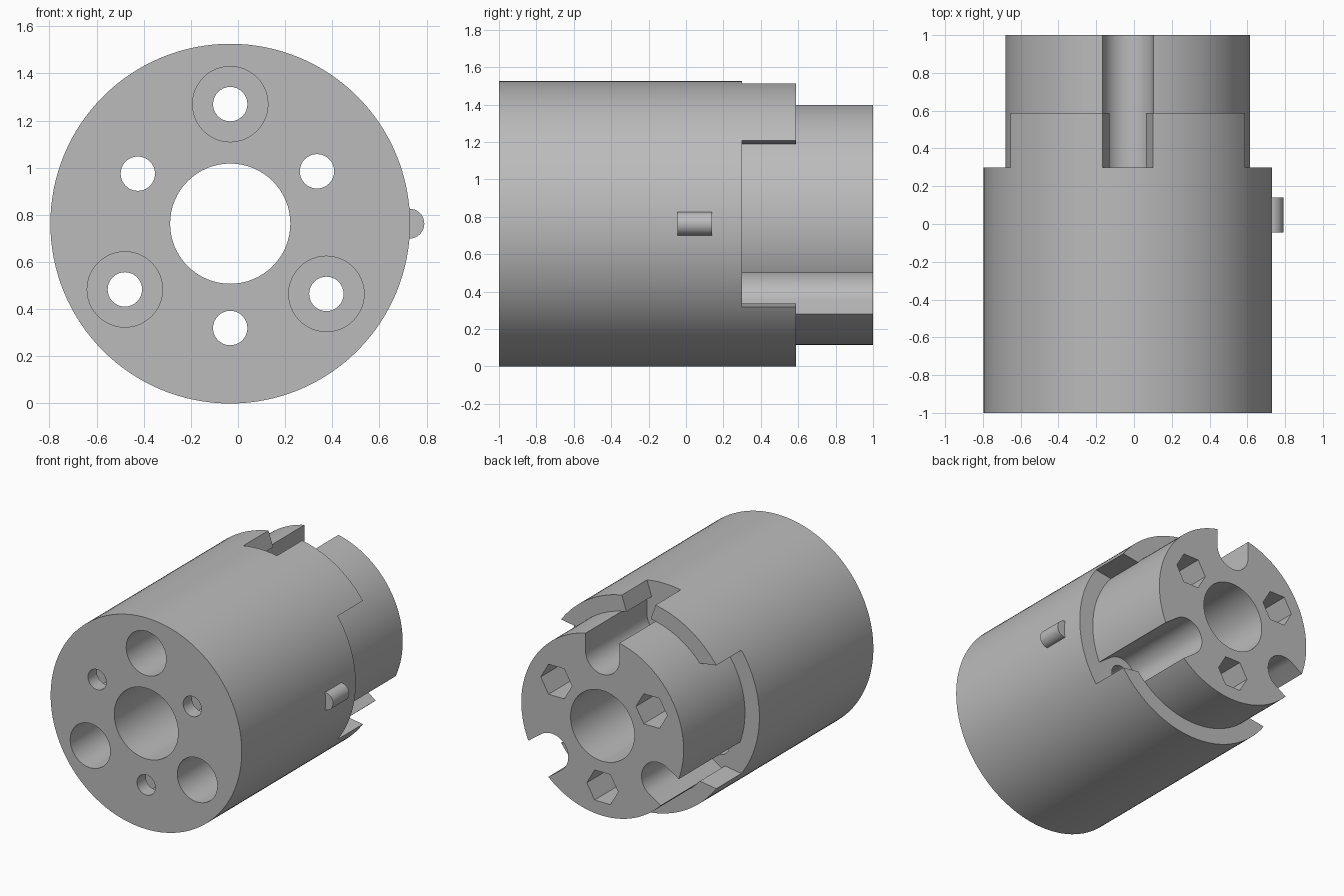
import bpy, bmesh
from math import sin, cos, pi, atan2, radians

cube = bpy.data.objects.get("Cube")
if cube:
    bpy.data.objects.remove(cube)

CX, CZ = -0.033, 0.763          # axis of the drum
R_OUT, R_CORE, R_AXLE = 0.763, 0.648, 0.255
Y_FRONT, Y_STEP, Y_RING, Y_BACK = -1.0, 0.3, 0.587, 1.0

steel = bpy.data.materials.new("steel grey")
steel.use_nodes = True
steel.diffuse_color = (0.5, 0.5, 0.5, 1)
steel.node_tree.nodes["Principled BSDF"].inputs["Base Color"].default_value = (0.5, 0.5, 0.5, 1)


def arc(x, z, r, n, start=0.0, sweep=2 * pi):
    """Points on an arc; a full circle leaves out the repeated last point."""
    steps = n if sweep > 6.28 else n - 1
    return [(x + r * cos(start + sweep * i / steps), z + r * sin(start + sweep * i / steps)) for i in range(n)]


def prism(name, pts, y0, y1):
    """Extrude an xz outline from y0 to y1."""
    bm = bmesh.new()
    face = bm.faces.new([bm.verts.new((x, y0, z)) for x, z in pts])
    new = bmesh.ops.extrude_face_region(bm, geom=[face])["geom"]
    for v in new:
        if isinstance(v, bmesh.types.BMVert):
            v.co.y = y1
    bmesh.ops.recalc_face_normals(bm, faces=bm.faces)
    mesh = bpy.data.meshes.new(name)
    bm.to_mesh(mesh)
    bm.free()
    mesh.materials.append(steel)
    obj = bpy.data.objects.new(name, mesh)
    bpy.context.collection.objects.link(obj)
    return obj


def activate(obj):
    bpy.ops.object.select_all(action="DESELECT")
    obj.select_set(True)
    bpy.context.view_layer.objects.active = obj


def cut(obj, cutters):
    """Subtract each outline (points, y0, y1) from the part."""
    activate(obj)
    for pts, y0, y1 in cutters:
        tool = prism("cutter", pts, y0, y1)
        tool.hide_render = True
        mod = obj.modifiers.new("cut", "BOOLEAN")
        mod.operation, mod.solver, mod.object = "DIFFERENCE", "EXACT", tool
        bpy.ops.object.modifier_apply(modifier=mod.name)
        bpy.data.objects.remove(tool)


def finish(obj):
    activate(obj)
    bpy.ops.object.shade_smooth_by_angle(angle=radians(25))


chambers = [(CX, 1.27), (0.375, 0.465), (-0.48, 0.484)]
bolts = [(CX, 0.32), (0.335, 0.985), (-0.425, 0.975)]
axle_hole = (arc(CX, CZ, R_AXLE, 64), -1.2, 1.2)
nut_pockets = [(arc(x, z, 0.125, 6), -0.9, 1.2) for x, z in bolts]

# Main drum: wide bores from the front, narrow holes through the floor
drum = prism("drum", arc(CX, CZ, R_OUT, 128), Y_FRONT, Y_STEP)
cut(drum, [axle_hole] + nut_pockets)
cut(drum, [(arc(x, z, 0.16, 48), -1.2, 0.1) for x, z in chambers])
cut(drum, [(arc(x, z, 0.073, 32), -1.2, 1.2) for x, z in chambers + bolts])
finish(drum)

# Rear core with three round-bottomed slots open to the outside
core = prism("rear_core", arc(CX, CZ, R_CORE, 128), Y_STEP, Y_BACK)
slots = []
for x, z in chambers:
    a = atan2(z - CZ, x - CX)
    bottom = arc(x, z, 0.135, 25, a + pi / 2, pi)
    far = [(px + 0.5 * cos(a), pz + 0.5 * sin(a)) for px, pz in (bottom[-1], bottom[0])]
    slots.append((bottom + far, 0.2, 1.2))
cut(core, [axle_hole] + nut_pockets + slots)
finish(core)

# Collar around the core: notch on top, wide gaps on both sides
collar = prism("collar", arc(CX, CZ, R_OUT, 128), Y_STEP, Y_RING)
notch = [(CX + s * w, CZ + h) for s, w, h in
         ((-1, 0.07, 0.56), (1, 0.07, 0.56), (1, 0.168, 0.85), (-1, 0.168, 0.85))]
gaps = [[(CX + s * d, CZ + h) for d, h in ((0.4, -0.412), (0.9, -0.487), (0.9, 0.487), (0.4, 0.412))]
        for s in (1, -1)]
cut(collar, [(arc(CX, CZ, R_CORE, 128), 0.2, 1.2)])
cut(collar, [(pts, 0.2, 1.2) for pts in [notch] + gaps])
cut(collar, [(arc(x, z, 0.135, 48), 0.2, 1.2) for x, z in chambers])
finish(collar)

# Rounded stop lug on the side
r = 0.0635
lug = prism("stop_lug", [(0.7, CZ + r), (0.7, CZ - r)] + arc(0.727, CZ, r, 17, -pi / 2, pi), -0.045, 0.14)
finish(lug)
